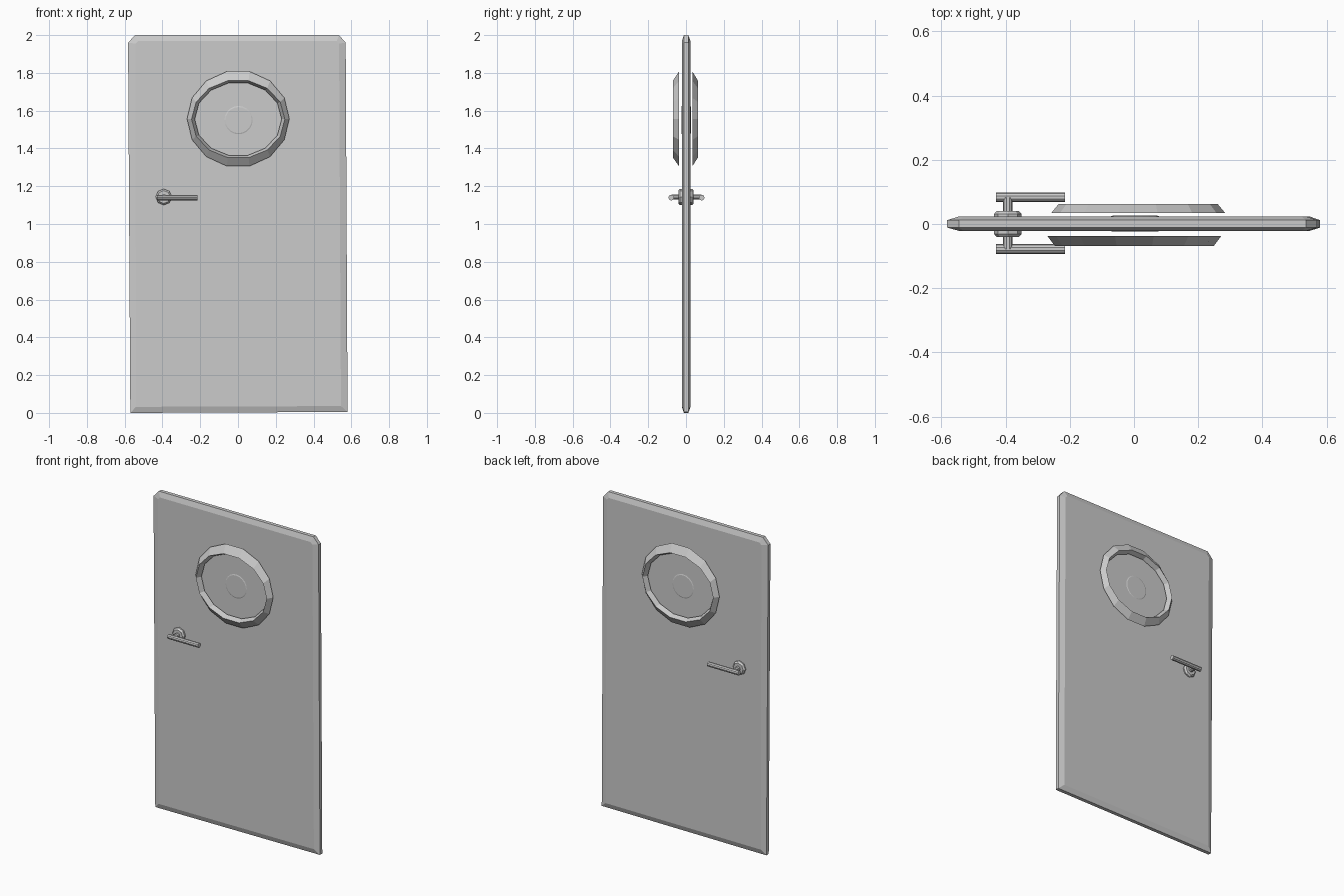
import bpy, bmesh, math
from mathutils import Vector

if "Cube" in bpy.data.objects:
    bpy.data.objects.remove(bpy.data.objects["Cube"])


def make_object(name, bm):
    bmesh.ops.recalc_face_normals(bm, faces=bm.faces[:])
    mesh = bpy.data.meshes.new(name)
    bm.to_mesh(mesh)
    bm.free()
    obj = bpy.data.objects.new(name, mesh)
    bpy.context.collection.objects.link(obj)
    return obj


def loft(name, loops, closed=False):
    """Skin equal-length vertex loops; cap the ends or join them round."""
    bm = bmesh.new()
    rings = [[bm.verts.new(p) for p in loop] for loop in loops]
    pairs = list(zip(rings, rings[1:]))
    if closed:
        pairs.append((rings[-1], rings[0]))
    else:
        bm.faces.new(rings[0])
        bm.faces.new(rings[-1])
    n = len(rings[0])
    for a, b in pairs:
        for i in range(n):
            j = (i + 1) % n
            bm.faces.new((a[i], a[j], b[j], b[i]))
    return make_object(name, bm)


def ellipse_y(cx, y, cz, rx, rz, n):
    """Polygon loop facing along y."""
    return [(cx + rx * math.cos(2 * math.pi * i / n), y,
             cz + rz * math.sin(2 * math.pi * i / n)) for i in range(n)]


def circle_x(x, cy, cz, r, n):
    """Polygon loop facing along x."""
    return [(x, cy + r * math.cos(2 * math.pi * i / n),
             cz + r * math.sin(2 * math.pi * i / n)) for i in range(n)]


# Door slab: clipped top corners, wide shallow chamfer on both faces
rim = [(-0.57, 0.0), (0.58, 0.005), (0.57, 1.96), (0.535, 2.0),
       (-0.545, 2.0), (-0.582, 1.96)]
panel = [(-0.54, 0.032), (0.545, 0.036), (0.535, 1.955), (0.522, 1.968),
         (-0.53, 1.968), (-0.543, 1.955)]
loft("door_slab", [[(x, y, z) for x, z in outline] for outline, y in
                   ((panel, -0.022), (rim, -0.011), (rim, 0.012), (panel, 0.024))])

# Per side: direction, ring offset, ring base and ridge, slab face, lever distance
sides = (("front", -1, 0.001, 0.037, 0.069, 0.022, 0.078),
         ("back", 1, 0.013, 0.034, 0.063, 0.024, 0.083))
HX, HZ = -0.393, 1.143

for label, s, cx, base, ridge, face, bar_y in sides:
    # Window ring with a sharp triangular section, floating just off the slab
    loft(label + "_window_ring",
         [ellipse_y(cx, s * base, 1.557, 0.271, 0.257, 14),
          ellipse_y(cx, s * ridge, 1.555, 0.247, 0.209, 14),
          ellipse_y(cx, s * base, 1.555, 0.230, 0.196, 14)], closed=True)

    # Small low disc at the middle of the window
    loft(label + "_window_disc",
         [ellipse_y(0.003, 0, 1.55, 0.075, 0.075, 20),
          ellipse_y(0.003, s * face, 1.55, 0.075, 0.075, 20),
          ellipse_y(0.003, s * (face + 0.002), 1.55, 0.069, 0.069, 20)])

    # Handle rosette
    loft(label + "_handle_rosette",
         [ellipse_y(HX, s * y, HZ, r, r, 8) for y, r in
          ((0.0, 0.043), (0.031, 0.043), (0.041, 0.034))])

    # Neck from rosette to lever
    loft(label + "_handle_neck",
         [ellipse_y(HX, s * y, HZ, 0.015, 0.015, 10) for y in (0.035, bar_y)])

    # Horizontal lever
    loft(label + "_handle_lever",
         [circle_x(x, s * bar_y, 1.14, 0.015, 10) for x in (-0.43, -0.215)])
